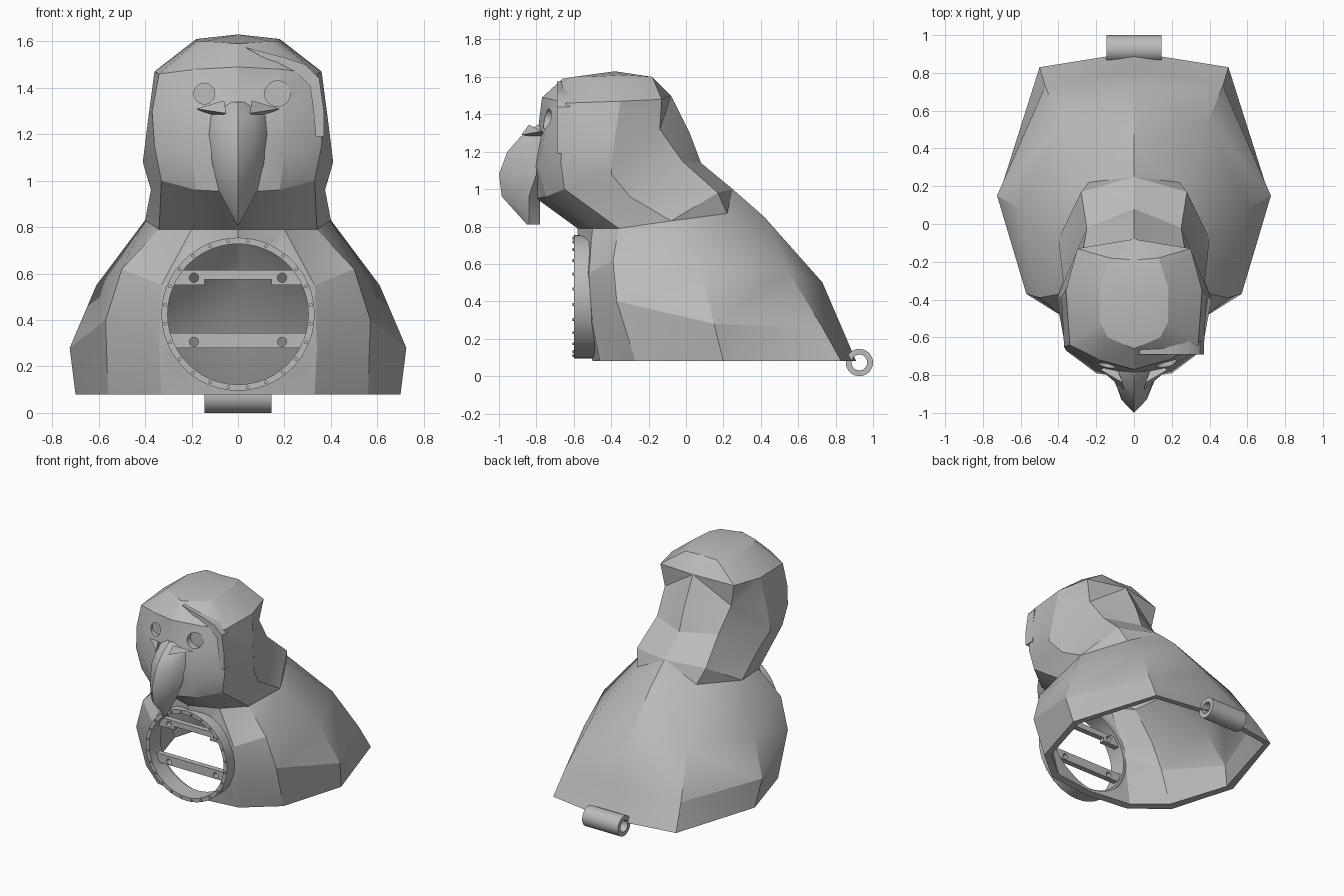
import bpy, bmesh, math
from mathutils import Vector

cube = bpy.data.objects.get("Cube")
if cube:
    bpy.data.objects.remove(cube, do_unlink=True)

grey = bpy.data.materials.new("plain grey")
grey.use_nodes = True
colour = (0.5, 0.5, 0.5, 1)
grey.diffuse_color = colour
grey.node_tree.nodes["Principled BSDF"].inputs["Base Color"].default_value = colour


def make_object(name, bm, angle=30):
    """Turn a bmesh into a shaded, coloured object."""
    mesh = bpy.data.meshes.new(name)
    bm.to_mesh(mesh)
    bm.free()
    obj = bpy.data.objects.new(name, mesh)
    bpy.context.collection.objects.link(obj)
    mesh.materials.append(grey)
    shade(obj, angle)
    return obj


def shade(obj, angle=30):
    bpy.ops.object.select_all(action="DESELECT")
    obj.select_set(True)
    bpy.context.view_layer.objects.active = obj
    bpy.ops.object.shade_smooth_by_angle(angle=math.radians(angle))


def loft(rings, cyclic=False, cap_first=False, cap_last=False):
    """Skin a series of closed rings with equal point counts."""
    bm = bmesh.new()
    rows = [[bm.verts.new(p) for p in ring] for ring in rings]
    pairs = list(zip(rows, rows[1:])) + ([(rows[-1], rows[0])] if cyclic else [])
    for low, high in pairs:
        for i in range(len(low)):
            j = (i + 1) % len(low)
            bm.faces.new((low[i], low[j], high[j], high[i]))
    if cap_first:
        bm.faces.new(rows[0][::-1])
    if cap_last:
        bm.faces.new(rows[-1])
    return bm


def mirrored(half):
    """Close a half ring that starts and ends on the centre plane."""
    return half + [(-x, y, z) for x, y, z in half[-2:0:-1]]


def circle(axis, along, centre, radius, count=32):
    """Points of a circle around the x or y axis."""
    points = []
    for i in range(count):
        a = math.tau * i / count
        u, z = centre[0] + radius * math.cos(a), centre[1] + radius * math.sin(a)
        points.append((along, u, z) if axis == "x" else (u, along, z))
    return points


def tube(name, axis, start, end, centre, outer, inner, count=32):
    spans = ((start, outer), (end, outer), (end, inner), (start, inner))
    bm = loft([circle(axis, a, centre, r, count) for a, r in spans], cyclic=True)
    bmesh.ops.recalc_face_normals(bm, faces=bm.faces[:])
    return make_object(name, bm)


def rod(name, start, end, centre, radius, count=32):
    bm = loft([circle("y", a, centre, radius, count) for a in (start, end)],
              cap_first=True, cap_last=True)
    bmesh.ops.recalc_face_normals(bm, faces=bm.faces[:])
    return make_object(name, bm)


def prism(name, outline, front, back):
    """Extrude an x-z outline along y."""
    bm = loft([[(x, y, z) for x, z in outline] for y in (front, back)],
              cap_first=True, cap_last=True)
    bmesh.ops.recalc_face_normals(bm, faces=bm.faces[:])
    return make_object(name, bm)


def cut(obj, cutters):
    """Subtract the cutters, bake the result and drop the cutters."""
    for cutter in cutters:
        cutter.hide_render = True
        mod = obj.modifiers.new("cut", "BOOLEAN")
        mod.operation, mod.solver, mod.object = "DIFFERENCE", "EXACT", cutter
    bake(obj)
    for cutter in cutters:
        bpy.data.objects.remove(cutter, do_unlink=True)


def bake(obj):
    graph = bpy.context.evaluated_depsgraph_get()
    mesh = bpy.data.meshes.new_from_object(obj.evaluated_get(graph))
    obj.modifiers.clear()
    obj.data = mesh


# Ridge lines of the left half, each listed from low to high
BASE = 0.08
body_ridges = [
    [(0, -.5, BASE), (0, -.53, .28), (0, -.57, .55), (0, -.58, .79)],            # breast
    [(.33, -.46, BASE), (.34, -.5, .28), (.33, -.52, .55), (.2, -.5, .79)],      # breast side
    [(.56, -.27, BASE), (.57, -.37, .4), (.5, -.39, .62), (.34, -.36, .79)],     # shoulder
    [(.7, .2, BASE), (.725, .15, .28), (.61, .08, .55), (.4, -.08, .83)],        # flank
    [(.5, .83, BASE), (.47, .73, .26), (.39, .54, .57), (.24, .22, .87)],        # back edge
    [(0, .91, BASE), (0, .82, .29), (0, .73, .5), (0, .42, .85)],                # spine
]
head_ridges = [
    [(0, -.8, .95), (0, -.82, 1.12), (0, -.79, 1.33), (0, -.77, 1.49), (0, -.66, 1.59)],
    [(.18, -.75, .96), (.2, -.79, 1.12), (.2, -.75, 1.32), (.18, -.72, 1.48), (.14, -.6, 1.6)],
    [(.33, -.65, 1), (.36, -.67, 1.15), (.37, -.65, 1.3), (.34, -.64, 1.46), (.18, -.52, 1.6)],
    [(.375, -.3, .96), (.41, -.4, 1.08), (.385, -.38, 1.28), (.36, -.35, 1.47), (.18, -.33, 1.61)],
    [(.28, .17, .98), (.25, -.02, 1.15), (.27, -.14, 1.32), (.3, -.13, 1.48), (.13, -.18, 1.6)],
    [(0, .25, 1), (0, .08, 1.14), (0, .02, 1.3), (0, -.08, 1.5), (0, -.19, 1.6)],
]
levels = [list(ring) for ridges in (body_ridges, head_ridges) for ring in zip(*ridges)]

# Hollow bust: body, neck and head in one shell
bm = loft([mirrored(ring) for ring in levels])
crown = bm.verts.new((0, -.38, 1.63))
rim = [e for e in bm.edges if e.is_boundary and min(v.co.z for v in e.verts) > 1]
for e in rim:
    bm.faces.new((*e.verts, crown))
bmesh.ops.triangulate(bm, faces=bm.faces[:])
bmesh.ops.recalc_face_normals(bm, faces=bm.faces[:])
bust = make_object("bust_shell", bm)
wall = bust.modifiers.new("wall", "SOLIDIFY")
wall.thickness, wall.offset = 0.05, -1
bake(bust)
for v in bust.data.vertices:
    v.co.z = max(v.co.z, BASE)

# Round port opening and eye sockets
PORT = (0, .425)
cut(bust, [
    rod("port_cutter", -.75, -.3, PORT, .318, 48),
    rod("right_eye_cutter", -.95, -.725, (-.145, 1.375), .045),
    rod("left_eye_cutter", -.95, -.715, (.17, 1.375), .055),
])
shade(bust, 25)

# Beak: height, front, half width, root
beak_rings = []
for z, front, width, root in (
        (.81, -.85, .004, -.84), (.96, -.985, .085, -.84), (1.08, -1, .112, -.8),
        (1.2, -.955, .125, -.79), (1.28, -.885, .12, -.77), (1.34, -.8, .04, -.76)):
    middle = front * .65 + root * .35
    beak_rings.append(mirrored([(0, front, z), (width * .6, middle, z),
                                (width, root, z), (0, root + .06, z)]))
make_object("beak", loft(beak_rings, cap_first=True, cap_last=True), 35)

# Small ridges beside the beak root
for side, label in ((1, "left"), (-1, "right")):
    bm = bmesh.new()
    for x, y, z in ((.05, -.88, 1.29), (.18, -.77, 1.31), (.06, -.84, 1.345), (.1, -.74, 1.27)):
        bm.verts.new((side * x, y, z))
    bmesh.ops.convex_hull(bm, input=bm.verts[:])
    bmesh.ops.recalc_face_normals(bm, faces=bm.faces[:])
    make_object(label + "_beak_ridge", bm)

# Curved strap over the left brow and cheek
prism("brow_strap", [(.03, 1.575), (.2, 1.53), (.29, 1.5), (.35, 1.44), (.37, 1.3), (.37, 1.19),
                     (.335, 1.19), (.325, 1.3), (.31, 1.41), (.25, 1.47), (.11, 1.53)], -.69, -.62)

# Port ring with rivets
tube("port_ring", "y", -.6, -.47, PORT, .33, .303, 48)
RIVETS = 24
for i in range(RIVETS):
    a = math.tau * (i + .5) / RIVETS
    spot = (PORT[0] + .317 * math.cos(a), PORT[1] + .317 * math.sin(a))
    rod("port_rivet", -.608, -.595, spot, .008, 10)

# Crossbars with bolt holes, the upper one notched below
upper = [(-.28, .55), (-.145, .55), (-.145, .575), (.145, .575), (.145, .55),
         (.28, .55), (.27, .615), (-.27, .615)]
lower = [(-.28, .28), (.28, .28), (.3, .345), (-.3, .345)]
for name, outline, height in (("upper_crossbar", upper, .582), ("lower_crossbar", lower, .306)):
    bar = prism(name, outline, -.53, -.49)
    cut(bar, [rod("bolt_cutter", -.6, -.4, (x, height), .02, 20) for x in (-.19, .19)])
    shade(bar)

# Hinge barrel at the tail
tube("hinge_barrel", "x", -.145, .145, (.927, .073), .073, .042)
